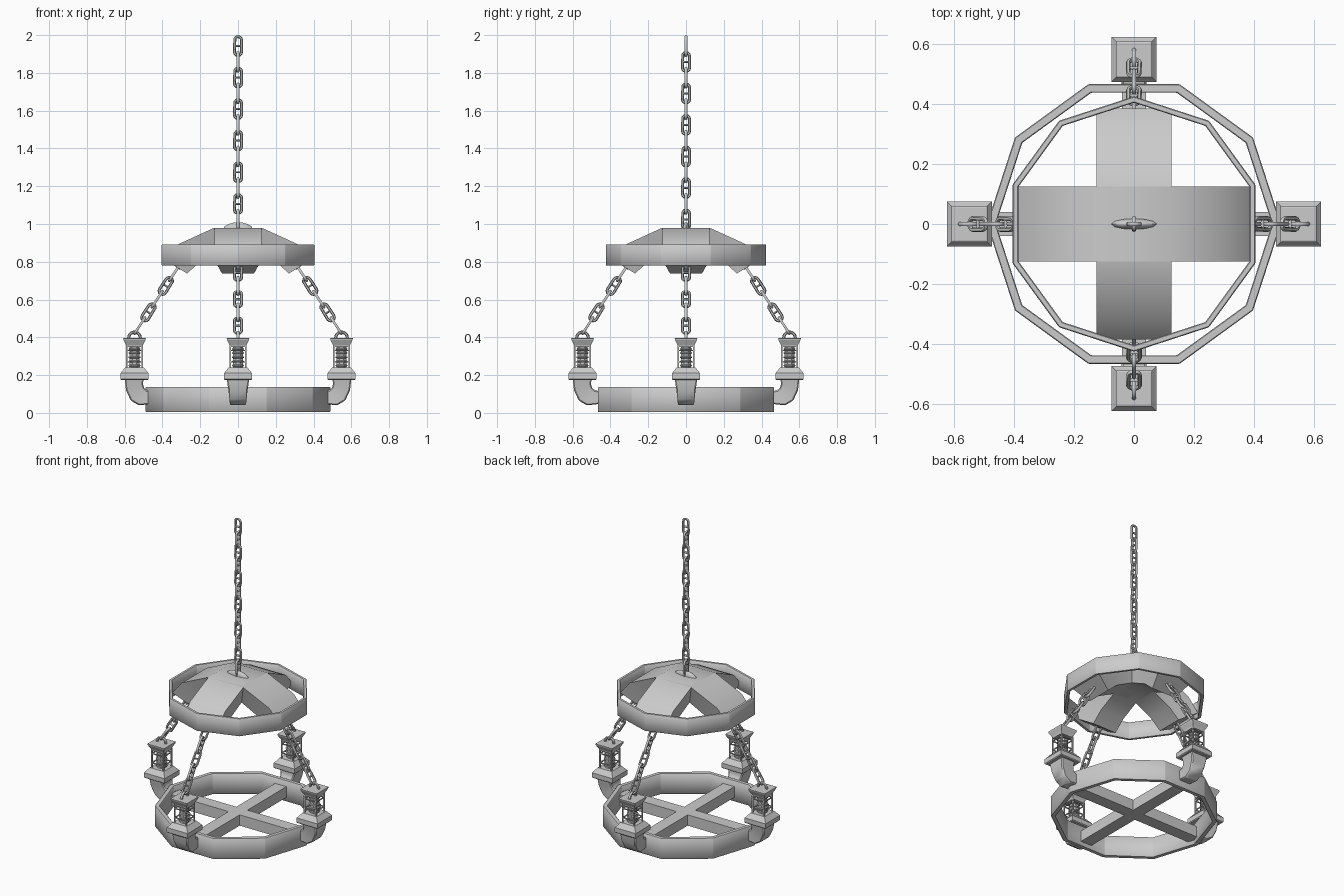
import bpy, bmesh
from math import sin, cos, pi, radians, atan2
from mathutils import Vector, Matrix

if "Cube" in bpy.data.objects:
    bpy.data.objects.remove(bpy.data.objects["Cube"])

def loft(bm, rings, loop=False):
    """Skin a list of equal-sized point rings; cap the ends unless looped."""
    vr = [[bm.verts.new(p) for p in r] for r in rings]
    n = len(vr[0])
    for a in range(len(vr) if loop else len(vr) - 1):
        r, s = vr[a], vr[(a + 1) % len(vr)]
        for i in range(n):
            bm.faces.new((r[i], r[(i + 1) % n], s[(i + 1) % n], s[i]))
    if not loop:
        bm.faces.new(vr[0])
        bm.faces.new(vr[-1])

def finish(name, bm, smooth=None, bevel=0):
    bmesh.ops.recalc_face_normals(bm, faces=bm.faces[:])
    me = bpy.data.meshes.new(name)
    bm.to_mesh(me)
    bm.free()
    ob = bpy.data.objects.new(name, me)
    bpy.context.collection.objects.link(ob)
    if bevel:
        m = ob.modifiers.new("bevel", "BEVEL")
        m.width, m.segments, m.limit_method = bevel, 1, "ANGLE"
    if smooth:
        bpy.ops.object.select_all(action="DESELECT")
        ob.select_set(True)
        bpy.context.view_layer.objects.active = ob
        bpy.ops.object.shade_smooth_by_angle(angle=radians(smooth))
    return ob

def four(ob):
    """Repeat a part built on +x around the z axis."""
    base = ob.name
    for k in range(1, 4):
        c = ob.copy()
        c.name = f"{base}_{k + 1}"
        c.rotation_euler.z = k * pi / 2
        bpy.context.collection.objects.link(c)

def box(bm, x0, x1, y0, y1, z0, z1):
    loft(bm, [[(x0, y0, z), (x1, y0, z), (x1, y1, z), (x0, y1, z)] for z in (z0, z1)])

def stack(bm, x, levels, sides=4):
    """Stacked polygon sections; each level is (z, half width)."""
    rings = []
    for z, h in levels:
        r = h / cos(pi / sides)
        rings.append([(x + r * cos(2 * pi * (i + .5) / sides),
                       r * sin(2 * pi * (i + .5) / sides), z) for i in range(sides)])
    loft(bm, rings)

def wire_loop(bm, path, rad, mat=Matrix(), sides=6):
    """Round wire along a closed path of (x, z) points."""
    n, rings = len(path), []
    for i, (x, z) in enumerate(path):
        px, pz = path[i - 1]
        qx, qz = path[(i + 1) % n]
        nrm = Vector((qz - pz, 0, px - qx)).normalized()
        rings.append([mat @ (Vector((x, 0, z)) + rad * (cos(a) * nrm + sin(a) * Vector((0, 1, 0))))
                      for a in (2 * pi * j / sides for j in range(sides))])
    loft(bm, rings, True)

def link(bm, mat):
    """Stud link: oval of wire with a crossbar."""
    path = [(.019 * cos(a), .019 * sin(a) + (.031 if a < pi else -.031))
            for a in [pi * i / 6 for i in range(7)] + [pi + pi * i / 6 + 1e-6 for i in range(7)]]
    wire_loop(bm, path, .0078, mat)
    loft(bm, [[mat @ Vector((x, .006 * cos(pi * j / 3), .006 * sin(pi * j / 3))) for j in range(6)]
              for x in (-.019, .019)])

def decagon_ring(name, outer, inner, z0, z1, phase):
    bm = bmesh.new()
    rings = []
    for i in range(10):
        a = phase + i * pi / 5
        rings.append([(r * cos(a), r * sin(a), z)
                      for r, z in ((outer, z0), (outer, z1), (inner, z1), (inner, z0))])
    loft(bm, rings, True)
    finish(name, bm, 40, .003)

# Two ten-sided hoops
decagon_ring("lower_hoop", .49, .46, .004, .137, 0)
decagon_ring("upper_hoop", .425, .404, .78, .892, pi / 2)

# Flat cross inside the lower hoop
for name, k in (("lower_crossbar_x", 0), ("lower_crossbar_y", 1)):
    bm = bmesh.new()
    box(bm, -.465, .465, -.04, .04, .03, .1)
    ob = finish(name, bm)
    ob.rotation_euler.z = k * pi / 2

# Two arched straps crossing in the upper hoop
outer = [(.385, .81), (.312, .895), (.125, .98)]
inner = [(.27, .738), (.2, .80), (.08, .86)]
for name, k in (("upper_strap_x", 0), ("upper_strap_y", 1)):
    bm = bmesh.new()
    half = [[(xo, -.125, zo), (xo, .125, zo), (xi, .085, zi), (xi, -.085, zi)]
            for (xo, zo), (xi, zi) in zip(outer, inner)]
    other = [[(-x, y, z) for x, y, z in r] for r in reversed(half)]
    loft(bm, half + other)
    ob = finish(name, bm, 30)
    ob.rotation_euler.z = k * pi / 2

# Oval mount plate on the crown
bm = bmesh.new()
loft(bm, [[(rx * cos(pi * i / 6), ry * sin(pi * i / 6), z) for i in range(12)]
          for z, rx, ry in ((.96, .077, .018), (.985, .075, .018), (1.0, .05, .012), (1.008, .02, .006))])
finish("crown_mount", bm, 40)

# Main hanging chain
bm = bmesh.new()
for i in range(12):
    link(bm, Matrix.Translation((0, 0, 1.942 - i * .0835)) @ Matrix.Rotation(i % 2 * pi / 2, 4, "Z"))
finish("main_chain", bm, 60)

# Slanted support chain, lantern to strap
bm = bmesh.new()
tilt = Matrix.Rotation(atan2(-.046, .07), 4, "Y")
for i in range(6):
    link(bm, Matrix.Translation((.52 - i * .046, 0, .462 + i * .07)) @ tilt
         @ Matrix.Rotation((i + 1) % 2 * pi / 2, 4, "Z"))
four(finish("support_chain", bm, 60))

# Curved bracket arm: (inner point, outer point, half width)
bm = bmesh.new()
secs = [((.5, .18), (.6, .18), .06), ((.503, .152), (.593, .12), .051), ((.496, .132), (.568, .066), .045),
        ((.484, .12), (.525, .04), .043), ((.455, .115), (.455, .048), .04)]
loft(bm, [[(a[0], -w, a[1]), (a[0], w, a[1]), (b[0], w, b[1]), (b[0], -w, b[1])] for a, b, w in secs])
four(finish("lantern_arm", bm, 35, .006))

# Lantern base and cap
CX = .548
bm = bmesh.new()
stack(bm, CX, [(.175, .07), (.18, .075), (.21, .075), (.215, .07), (.24, .05)])
four(finish("lantern_base", bm))
bm = bmesh.new()
stack(bm, CX, [(.348, .042), (.36, .045), (.385, .058), (.395, .06), (.397, .055)])
four(finish("lantern_cap", bm))

# Lantern core with raised bands
bm = bmesh.new()
levels = [(.235, .026)]
for i in range(5):
    z = .245 + i * .022
    levels += [(z, .026), (z + .003, .032), (z + .008, .032), (z + .011, .026)]
levels.append((.355, .026))
stack(bm, CX, levels, 8)
four(finish("lantern_core", bm))

# Cage posts and rails
bm = bmesh.new()
for sx in (-1, 1):
    for sy in (-1, 1):
        x, y = CX + sx * .041, sy * .041
        box(bm, x - .004, x + .004, y - .004, y + .004, .235, .355)
for z in (.27, .33):
    for s in (-.041, .041):
        box(bm, CX - .041, CX + .041, s - .003, s + .003, z - .003, z + .003)
        box(bm, CX + s - .003, CX + s + .003, -.041, .041, z - .003, z + .003)
four(finish("lantern_cage", bm))

# Eye on the lantern cap
bm = bmesh.new()
wire_loop(bm, [(CX + .031 * cos(pi * i / 7), .397 + .031 * sin(pi * i / 7)) for i in range(14)], .008)
four(finish("lantern_eye", bm, 60))
